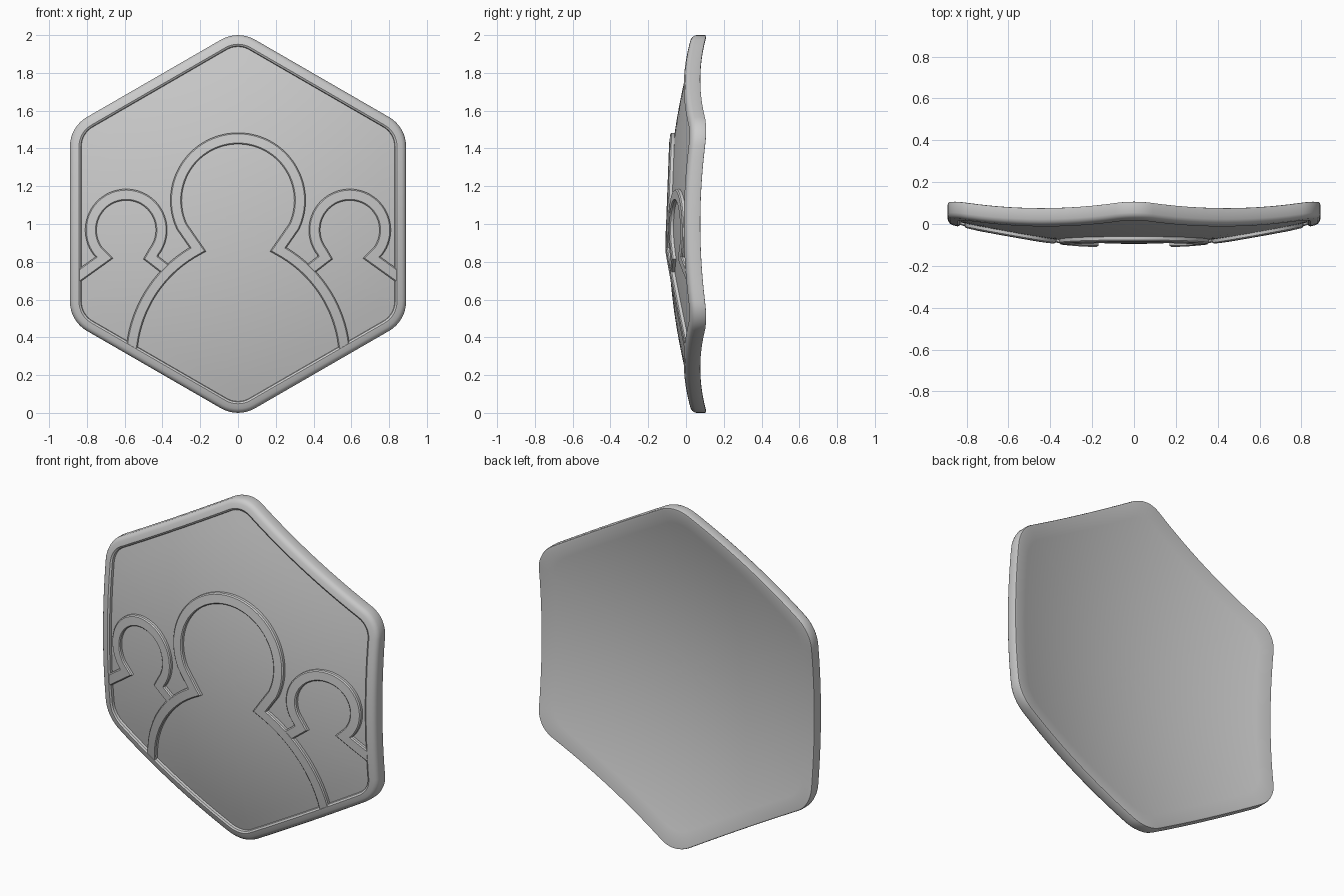
import bpy, bmesh, math
from mathutils import Vector
from mathutils.geometry import interpolate_bezier

if "Cube" in bpy.data.objects:
    bpy.data.objects.remove(bpy.data.objects["Cube"])

CURVE = 0.15                      # how strongly the whole badge is dished
APOTHEM, CORNER = 0.89, 0.18      # outer hexagon size and corner rounding
BACK, FIELD, TOP = -0.04, -0.095, -0.118   # depth of back, front field, raised lines

grey = bpy.data.materials.new("plain grey")
grey.diffuse_color = (0.6, 0.6, 0.6, 1)
grey.use_nodes = True
grey.node_tree.nodes["Principled BSDF"].inputs["Base Color"].default_value = grey.diffuse_color


def dished(x, h, y):
    """Put a flat point (x, h from centre) on the dished surface."""
    return (x, y + CURVE * (x * x + h * h), 1 + h)


def finish(bm, name):
    bmesh.ops.recalc_face_normals(bm, faces=bm.faces)
    mesh = bpy.data.meshes.new(name)
    bm.to_mesh(mesh)
    bm.free()
    mesh.materials.append(grey)
    obj = bpy.data.objects.new(name, mesh)
    bpy.context.collection.objects.link(obj)
    bpy.ops.object.select_all(action='DESELECT')
    obj.select_set(True)
    bpy.context.view_layer.objects.active = obj
    bpy.ops.object.shade_smooth_by_angle(angle=math.radians(35))
    return obj


def hexagon(inset, scale=1.0):
    """Rounded hexagon outline with points along corners and edges."""
    a, r = APOTHEM - inset, max(CORNER - inset, 0.02)
    reach = (a - r) / math.cos(math.pi / 6)
    pts = []
    for k in range(6):
        mid = math.pi / 2 + k * math.pi / 3
        c = Vector((math.cos(mid), math.sin(mid))) * reach
        for i in range(9):
            t = mid - math.pi / 6 + i * math.pi / 24
            pts.append(c + r * Vector((math.cos(t), math.sin(t))))
        t = mid + math.pi / 6
        nxt = mid + math.pi / 3
        end = Vector((math.cos(nxt), math.sin(nxt))) * reach + r * Vector((math.cos(t), math.sin(t)))
        start = pts[-1]
        pts += [start.lerp(end, i / 12) for i in range(1, 12)]
    return [p * scale for p in pts]


# Badge body: rings from the back centre, round the rim, to the front centre
steps = [i / 12 for i in range(1, 12)]
rings = [(0.012, s, BACK) for s in steps]
rings += [(0.012, 1, BACK), (0.003, 1, BACK - 0.003), (0, 1, BACK - 0.012)]
rings += [(0, 1, TOP + 0.022), (0.004, 1, TOP + 0.011), (0.011, 1, TOP + 0.004), (0.022, 1, TOP)]
rings += [(0.048, 1, TOP), (0.058, 1, TOP + 0.008), (0.061, 1, FIELD)]
rings += [(0.061, s, FIELD) for s in reversed(steps)]

bm = bmesh.new()
loops = [[bm.verts.new(dished(p.x, p.y, y)) for p in hexagon(d, s)] for d, s, y in rings]
n = len(loops[0])
for a, b in zip(loops, loops[1:]):
    for i in range(n):
        j = (i + 1) % n
        bm.faces.new((a[i], a[j], b[j], b[i]))
for loop, y in ((loops[0], BACK), (loops[-1], FIELD)):
    centre = bm.verts.new(dished(0, 0, y))
    for i in range(n):
        bm.faces.new((loop[i], loop[(i + 1) % n], centre))
finish(bm, "badge_body")


def arc(cx, cz, r, start, end, count):
    out = []
    for i in range(count + 1):
        t = math.radians(start + (end - start) * i / count)
        out.append(Vector((cx + r * math.cos(t), cz + r * math.sin(t))))
    return out


def line(a, b, count=4):
    a, b = Vector(a), Vector(b)
    return [a.lerp(b, i / count) for i in range(count)]


def raised_line(name, path, top, width=0.06):
    """Raised band with softened edges following a path drawn in x and z."""
    w = width / 2
    section = [(-w, FIELD + 0.006), (-w, top + 0.006), (-w + 0.006, top),
               (w - 0.006, top), (w, top + 0.006), (w, FIELD + 0.006)]
    bm = bmesh.new()
    rows = []
    for i, p in enumerate(path):
        d0 = (p - path[i - 1]).normalized() if i else (path[1] - p).normalized()
        d1 = (path[i + 1] - p).normalized() if i < len(path) - 1 else d0
        t = (d0 + d1).normalized()
        side = Vector((-t.y, t.x)) / t.dot(d0)      # mitred offset
        rows.append([bm.verts.new(dished(p.x + side.x * o, p.y + side.y * o - 1, y))
                     for o, y in section])
    m = len(section)
    for a, b in zip(rows, rows[1:]):
        for i in range(m):
            j = (i + 1) % m
            bm.faces.new((a[i], a[j], b[j], b[i]))
    bm.faces.new(rows[0])
    bm.faces.new(rows[-1])
    return finish(bm, name)


# Central figure: shoulder, neck and half the head, then mirrored
neck = (-0.213, 0.865)
shoulder = interpolate_bezier(Vector((-0.563, 0.335)), Vector((-0.545, 0.55)),
                              Vector((-0.42, 0.755)), Vector(neck), 20)
head = arc(0, 1.125, 0.328, 205, 90, 28)
half = [Vector(p[:2]) for p in shoulder[:-1]] + line(neck, head[0]) + head
raised_line("central_figure_outline",
            half + [Vector((-p.x, p.y)) for p in reversed(half[:-1])], TOP + 0.001)

# Smaller figures on both sides
side_head = arc(-0.592, 0.968, 0.187, 217, -37, 44)
side_path = (line((-0.85, 0.72), (-0.708, 0.822)) + line((-0.708, 0.822), side_head[0], 2)
             + side_head[:-1] + line(side_head[-1], (-0.462, 0.822), 2)
             + line((-0.462, 0.822), (-0.375, 0.755)) + [Vector((-0.375, 0.755))])
for name, sx in (("left", 1), ("right", -1)):
    raised_line(name + "_figure_outline", [Vector((sx * p.x, p.y)) for p in side_path], TOP + 0.002)
